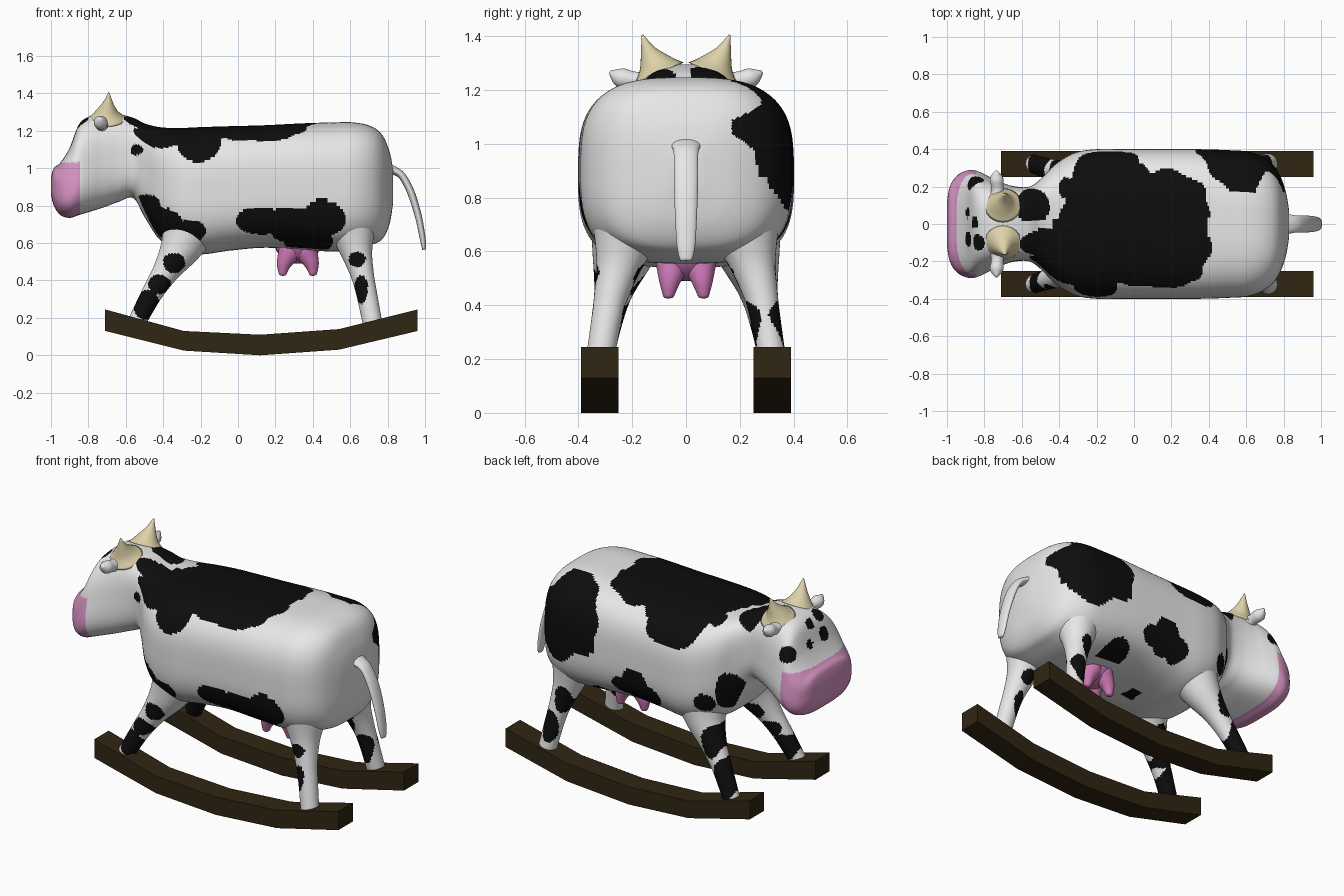
import bpy, bmesh, math
from mathutils import Vector

if "Cube" in bpy.data.objects:
    bpy.data.objects.remove(bpy.data.objects["Cube"])


def material(name, rgb):
    m = bpy.data.materials.new(name)
    m.diffuse_color = (*rgb, 1)
    m.use_nodes = True
    m.node_tree.nodes["Principled BSDF"].inputs["Base Color"].default_value = m.diffuse_color
    return m


WHITE = material("white hide", (0.80, 0.80, 0.80))
BLACK = material("black patch", (0.004, 0.004, 0.004))
PINK = material("muzzle pink", (0.69, 0.30, 0.56))
UDDER = material("udder pink", (0.62, 0.19, 0.47))
HORN = material("horn cream", (0.74, 0.65, 0.40))
WOOD = material("dark wood", (0.030, 0.019, 0.006))


def make(name, verts, faces, mats, rule=None, smooth=True):
    me = bpy.data.meshes.new(name)
    me.from_pydata(verts, [], faces)
    bm = bmesh.new()
    bm.from_mesh(me)
    bmesh.ops.recalc_face_normals(bm, faces=bm.faces)
    bm.to_mesh(me)
    bm.free()
    for m in mats:
        me.materials.append(m)
    for p in me.polygons:
        p.use_smooth = smooth
        if rule:
            p.material_index = rule(p.center)
    ob = bpy.data.objects.new(name, me)
    bpy.context.collection.objects.link(ob)
    return ob


def resample(rows, step):
    """Smooth curve through the rows (all columns together)."""
    out = []
    for i in range(len(rows) - 1):
        p0, p1 = rows[max(i - 1, 0)], rows[i]
        p2, p3 = rows[i + 1], rows[min(i + 2, len(rows) - 1)]
        n = max(3, round(math.dist(p1[:3], p2[:3]) / step))
        for k in range(n):
            t = k / n
            out.append([0.5 * (2 * b + (c - a) * t + (2 * a - 5 * b + 4 * c - d) * t * t
                               + (3 * b - a - 3 * c + d) * t ** 3)
                        for a, b, c, d in zip(p0, p1, p2, p3)])
    return out + [list(rows[-1])]


def loft(name, rings, mats, rule=None):
    n = len(rings[0])
    verts = [v for r in rings for v in r]
    faces = [(i * n + j, i * n + (j + 1) % n, (i + 1) * n + (j + 1) % n, (i + 1) * n + j)
             for i in range(len(rings) - 1) for j in range(n)]
    faces += [tuple(range(n)), tuple(range(len(verts) - n, len(verts)))]
    return make(name, verts, faces, mats, rule)


def tube(name, rows, mats, rule=None, ref=(0, 1, 0), sides=24, step=0.02, flat=1.0):
    """Tapered tube through rows of x, y, z, radius; flat scales the thickness."""
    pts = resample(rows, step)
    rings = []
    for i, p in enumerate(pts):
        a, b = pts[max(i - 1, 0)], pts[min(i + 1, len(pts) - 1)]
        t = (Vector(b[:3]) - Vector(a[:3])).normalized()
        u = Vector(ref).cross(t).normalized()
        v = t.cross(u)
        r = max(p[3], 0.002)
        rings.append([Vector(p[:3]) + r * (u * flat * math.cos(w) + v * math.sin(w))
                      for w in (math.tau * j / sides for j in range(sides))])
    return loft(name, rings, mats, rule)


def in_blobs(a, b, blobs):
    wob = 1 + 0.10 * math.sin(31 * a + 2) + 0.10 * math.sin(37 * b)
    return any(((a - x) / rx) ** 2 + ((b - y) / ry) ** 2 < wob for x, y, rx, ry in blobs)


# Patches: ellipses (centre, radii) seen from above and from each side
TOP = [(.12, -.10, .28, .28), (-.10, .10, .28, .29), (-.15, -.15, .35, .23),
       (.16, .08, .23, .22), (-.44, -.10, .16, .09), (-.54, .10, .09, .09), (-.36, .19, .04, .06)]
NEAR = [(-.21, 1.15, .13, .11), (-.40, 1.19, .16, .08), (.10, 1.21, .25, .07),
        (-.54, 1.10, .035, .03), (-.50, .79, .09, .07), (-.40, .71, .10, .08), (-.27, .66, .10, .06),
        (.11, .72, .11, .08), (.28, .70, .12, .10), (.46, .73, .11, .11), (.38, .62, .14, .08)]
FAR = [(-.15, 1.17, .19, .12), (.56, 1.02, .23, .22), (.62, .86, .13, .10),
       (.08, .74, .09, .12), (.15, .72, .09, .06), (-.01, .69, .08, .07),
       (.35, .58, .09, .07), (-.36, .74, .05, .06), (-.48, .79, .06, .13)]
FACE = [(-.85, .22, 1.12, .05), (-.87, -.08, 1.14, .045), (-.84, -.10, 1.25, .045),
        (-.88, .06, 1.13, .03), (-.85, .01, 1.23, .03), (0, -.03, .58, .05)]


def hide(c):
    if c.x < -.845 and c.z < 1.03:
        return 2
    if any((c - Vector(f[:3])).length < f[3] for f in FACE):
        return 1
    if c.z > 1.16 and in_blobs(c.x, c.y, TOP):
        return 1
    return int(abs(c.y) > .17 and in_blobs(c.x, c.z, NEAR if c.y < 0 else FAR))


# Body, neck and head in one loft: x, bottom, top, half width, top taper
BODY = [(-1.0, .86, .95, .12, 0), (-.985, .80, 1.0, .20, 0), (-.95, .75, 1.03, .255, .02),
        (-.90, .735, 1.11, .28, .08), (-.85, .75, 1.235, .275, .16), (-.79, .768, 1.28, .25, .16),
        (-.72, .79, 1.295, .22, .12), (-.64, .82, 1.29, .20, .05), (-.56, .84, 1.27, .20, 0),
        (-.50, .74, 1.24, .24, 0), (-.42, .62, 1.22, .32, 0), (-.32, .565, 1.215, .38, 0),
        (-.20, .54, 1.22, .40, 0), (-.04, .56, 1.225, .40, 0), (.14, .575, 1.23, .40, 0),
        (.34, .565, 1.24, .40, 0), (.50, .555, 1.245, .395, 0), (.62, .565, 1.245, .385, 0),
        (.71, .59, 1.225, .345, 0), (.77, .62, 1.18, .28, 0), (.81, .70, 1.09, .18, 0),
        (.83, .82, .99, .07, 0)]


def section(x, lo, hi, w, taper, n=144, e=2 / 3.1):
    ring = []
    for j in range(n):
        a = math.tau * (j + .5) / n
        c, s = math.cos(a), math.sin(a)
        q = math.copysign(abs(s) ** e, s)
        y = w * math.copysign(abs(c) ** e, c) * (1 - taper * q)
        ring.append((x, y, (lo + hi) / 2 + (hi - lo) / 2 * q))
    return ring


loft("body_and_head", [section(*r) for r in resample(BODY, .008)], [WHITE, BLACK, PINK], hide)

# Legs, horns, ears and rockers on both sides
FRONT_LEG = [(-.26, .21, .68, .15), (-.31, .24, .57, .11), (-.385, .27, .45, .072),
             (-.46, .295, .33, .056), (-.545, .325, .17, .048)]
HIND_LEG = [(.61, .22, .68, .13), (.635, .25, .55, .085), (.665, .28, .43, .062),
            (.69, .30, .32, .055), (.72, .325, .165, .052)]
HORN_PATH = [(-.70, .10, 1.262, .10), (-.70, .115, 1.295, .065),
             (-.695, .14, 1.345, .030), (-.69, .162, 1.405, .003)]
EAR_PATH = [(-.73, .12, 1.225, .05), (-.73, .19, 1.235, .033),
            (-.735, .245, 1.247, .036), (-.735, .283, 1.268, .006)]
LEG_PATCHES = {
    -1: [(-.34, .49, .06, .055), (-.42, .38, .06, .05), (-.49, .27, .07, .08),
         (.64, .51, .045, .04), (.66, .35, .035, .08)],
    1: [(-.40, .50, .06, .09), (-.50, .29, .07, .13),
        (.62, .49, .045, .08), (.69, .32, .05, .10)]}
ROCKER = [(-.71, .13, .245), (-.29, .025, .13), (.12, 0, .11), (.54, .03, .14), (.96, .13, .245)]

for s, side in ((-1, "right"), (1, "left")):
    def flip(rows):
        return [(x, s * y, z, r) for x, y, z, r in rows]

    def leg_rule(c):
        return int(in_blobs(c.x, c.z, LEG_PATCHES[s]))

    tube("front_leg_" + side, flip(FRONT_LEG), [WHITE, BLACK], leg_rule, sides=40, step=.008)
    tube("hind_leg_" + side, flip(HIND_LEG), [WHITE, BLACK], leg_rule, sides=40, step=.008)
    tube("horn_" + side, flip(HORN_PATH), [HORN])
    tube("ear_" + side, flip(EAR_PATH), [WHITE], ref=(0, 0, 1))

    # Rocker: flat-faced bent plank
    verts, faces = [], []
    for x, lo, hi in ROCKER:
        verts += [(x, s * .25, lo), (x, s * .39, lo), (x, s * .39, hi), (x, s * .25, hi)]
    for i in range(len(ROCKER) - 1):
        faces += [(4 * i + j, 4 * i + (j + 1) % 4, 4 * i + 4 + (j + 1) % 4, 4 * i + 4 + j)
                  for j in range(4)]
    faces += [(0, 1, 2, 3), (16, 17, 18, 19)]
    make("rocker_" + side, verts, faces, [WOOD], smooth=False)

    # Teats
    for i, x in enumerate((.24, .40)):
        tube(f"teat_{side}_{i + 1}", [(x + (.32 - x) * .5, s * .05, .56, .065),
                                      (x + (.32 - x) * .1, s * .06, .495, .042),
                                      (x, s * .064, .45, .026), (x, s * .065, .43, .018),
                                      (x, s * .065, .425, .004)], [UDDER])

# Udder
tube("udder", [(.32, 0, .60, .125), (.32, 0, .56, .115), (.32, 0, .52, .085),
               (.32, 0, .495, .045), (.32, 0, .49, .005)], [UDDER], sides=32)

# Tail
tube("tail", [(.79, 0, 1.0, .065), (.84, 0, .985, .05), (.88, 0, .955, .045), (.925, 0, .87, .045),
              (.965, 0, .74, .041), (.988, 0, .62, .034), (.995, 0, .565, .022)],
     [WHITE], flat=.45)
